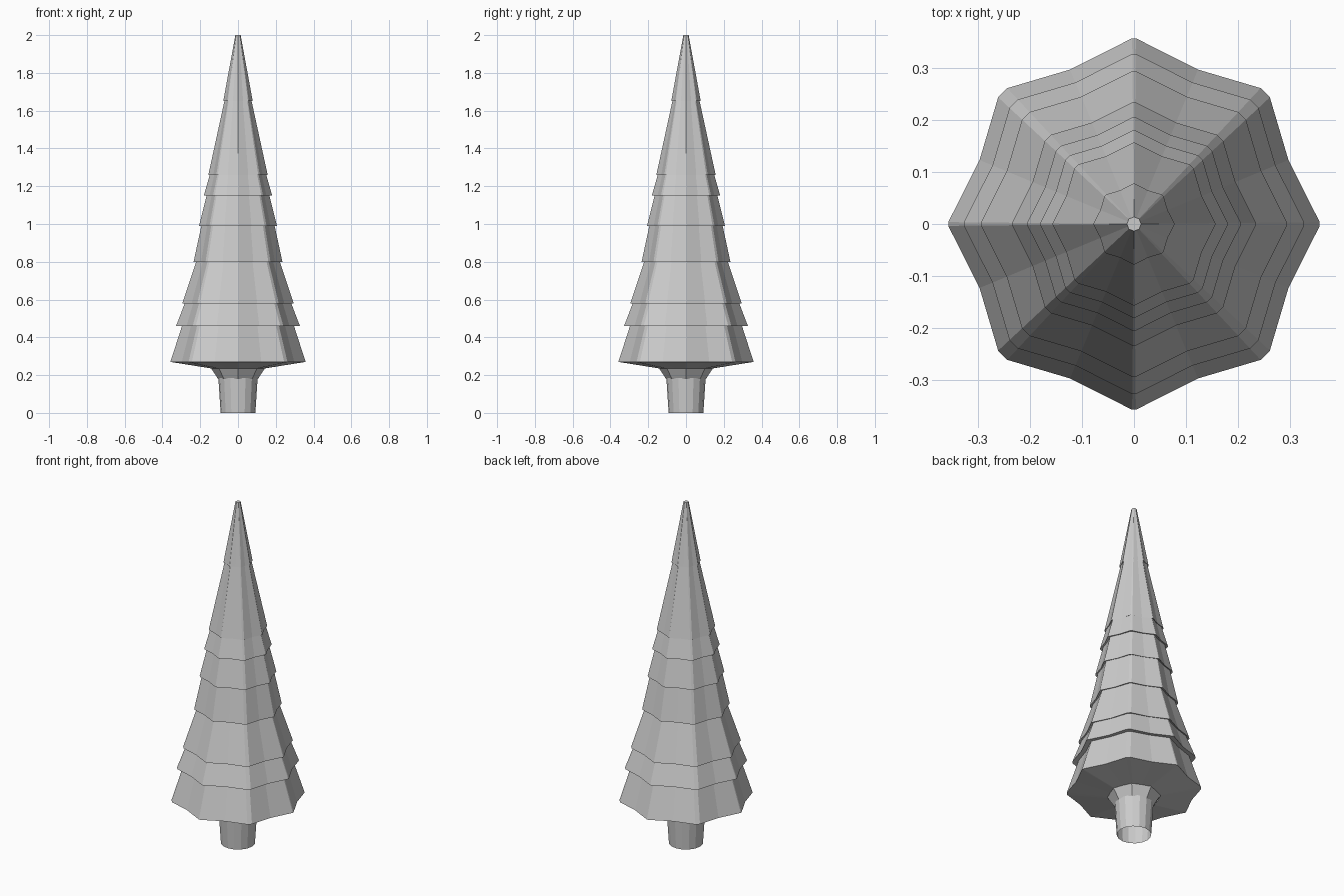
import bpy, bmesh, math

cube = bpy.data.objects.get("Cube")
if cube:
    bpy.data.objects.remove(cube, do_unlink=True)

grey = bpy.data.materials.new("light grey")
grey.use_nodes = True
grey.diffuse_color = (0.6, 0.6, 0.6, 1)
grey.node_tree.nodes["Principled BSDF"].inputs["Base Color"].default_value = (0.6, 0.6, 0.6, 1)


def star_ring(bm, r, z, valley):
    """Eight blunt points with a shallow valley between each pair."""
    ring = []
    for i in range(8):
        a = i * math.pi / 4
        blunt = 0.035 if i % 2 else 0.01
        for da, k in ((-blunt, 1), (blunt, 1), (math.pi / 8, valley)):
            ring.append(bm.verts.new((r * k * math.cos(a + da), r * k * math.sin(a + da), z)))
    return ring


def round_ring(bm, r, z, sides=16):
    turn = 2 * math.pi / sides
    return [bm.verts.new((r * math.cos(i * turn), r * math.sin(i * turn), z)) for i in range(sides)]


def skin(bm, rings, cap=False):
    for low, high in zip(rings, rings[1:]):
        n = len(low)
        for i in range(n):
            j = (i + 1) % n
            bm.faces.new((low[i], low[j], high[j], high[i]))
    if cap:
        bm.faces.new(rings[-1])


def finish(bm, name):
    mesh = bpy.data.meshes.new(name)
    bm.to_mesh(mesh)
    bm.free()
    mesh.materials.append(grey)
    obj = bpy.data.objects.new(name, mesh)
    bpy.context.collection.objects.link(obj)
    return obj


# Foliage: underside, then stacked tiers (bottom z, bottom radius, top radius)
tiers = [(0.27, 0.358, 0.295), (0.46, 0.328, 0.28), (0.58, 0.295, 0.22),
         (0.8, 0.235, 0.193), (0.99, 0.206, 0.165), (1.15, 0.181, 0.148),
         (1.26, 0.157, 0.071), (1.65, 0.078, 0.014)]
bm = bmesh.new()
rings = [star_ring(bm, 0.14, 0.235, 0.95)]
for i, (z, r, r_top) in enumerate(tiers):
    z_top = tiers[i + 1][0] if i + 1 < len(tiers) else 2.0
    rings.append(star_ring(bm, r, z, 0.9))
    rings.append(star_ring(bm, r_top, z_top + (0.005 if z_top < 2 else 0), 0.91))
skin(bm, rings, cap=True)
finish(bm, "foliage")

# Trunk: open tapered tube with a flared collar under the foliage
bm = bmesh.new()
skin(bm, [round_ring(bm, r, z) for r, z in ((0.092, 0), (0.104, 0.185))])
finish(bm, "trunk")
bm = bmesh.new()
skin(bm, [round_ring(bm, r, z, 8) for r, z in ((0.106, 0.18), (0.145, 0.24))])
finish(bm, "trunk_collar")
